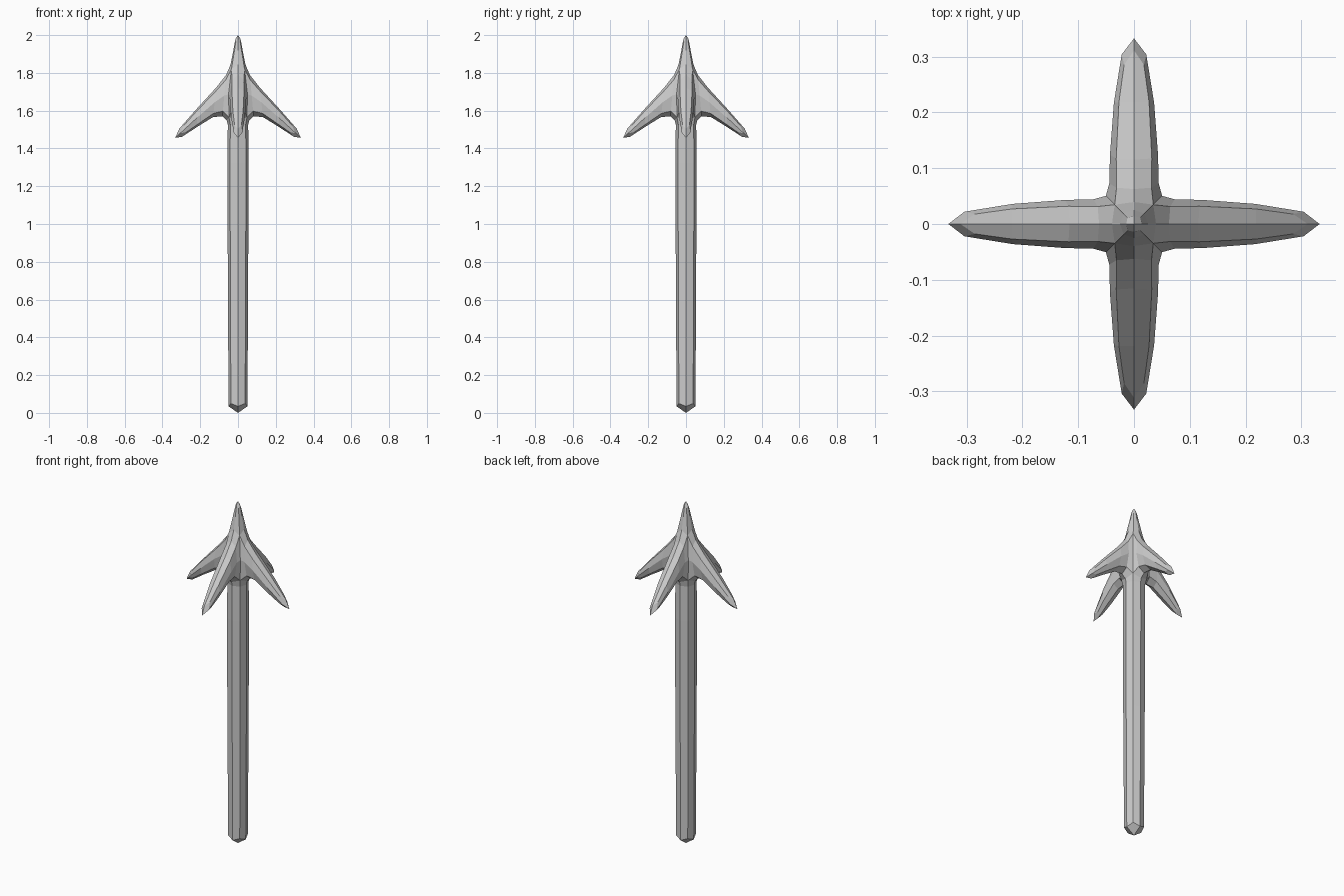
import bpy, bmesh
from mathutils import Matrix
from math import pi

if "Cube" in bpy.data.objects:
    bpy.data.objects.remove(bpy.data.objects["Cube"])

bm = bmesh.new()


def square_ring(half, z):
    signs = ((1, -1), (1, 1), (-1, 1), (-1, -1))
    return [bm.verts.new((half * sx, half * sy, z)) for sx, sy in signs]


def bridge(a, b):
    for i in range(4):
        j = (i + 1) % 4
        bm.faces.new((a[i], a[j], b[j], b[i]))


# shaft, core and spike as stacked square rings
sections = [(0.05, 0.035), (0.058, 1.5), (0.05, 1.55), (0.035, 1.835), (0.015, 2.0)]
rings = [square_ring(h, z) for h, z in sections]
core_low, core_top = rings[2], rings[3]
for k in (0, 1, 3):                      # core sides stay open for the barbs
    bridge(rings[k], rings[k + 1])
bm.faces.new(rings[-1])

# barb sections: half width, bottom (out, z), top (out, z)
barb = [(0.046, (0.115, 1.59), (0.09, 1.745)),
        (0.026, (0.318, 1.438), (0.347, 1.475))]

# four barbs growing out of the core sides
for side in range(4):
    turn = Matrix.Rotation(side * pi / 2, 3, 'Z')
    nxt = (side + 1) % 4
    loop = [core_low[side], core_low[nxt], core_top[nxt], core_top[side]]
    for w, (xb, zb), (xt, zt) in barb:
        new = []
        for p in ((xb, -w, zb), (xb, w, zb), (xt, w, zt), (xt, -w, zt)):
            v = bm.verts.new(p)
            v.co = turn @ v.co
            new.append(v)
        bridge(loop, new)
        loop = new
    bm.faces.new(loop)

bmesh.ops.recalc_face_normals(bm, faces=bm.faces)
mesh = bpy.data.meshes.new("barbed_arrow")
bm.to_mesh(mesh)
bm.free()
arrow = bpy.data.objects.new("barbed_arrow", mesh)
bpy.context.collection.objects.link(arrow)
bpy.context.view_layer.objects.active = arrow
arrow.select_set(True)

# one subdivision turns the square sections into eight-sided ones
sub = arrow.modifiers.new("subdivide", 'SUBSURF')
sub.levels = sub.render_levels = 1
sub.use_limit_surface = False
bpy.ops.object.modifier_apply(modifier=sub.name)

# shallow faceted point closing the shaft bottom
bm = bmesh.new()
bm.from_mesh(mesh)
rim = [e for e in bm.edges if e.is_boundary]
for v in {v for e in rim for v in e.verts}:
    if abs(v.co.x * v.co.y) > 1e-5:
        v.co.z = 0.05
foot = bm.verts.new((0, 0, 0))
for e in rim:
    bm.faces.new((e.verts[0], e.verts[1], foot))
bmesh.ops.recalc_face_normals(bm, faces=bm.faces)
for f in bm.faces:
    f.smooth = False
bm.to_mesh(mesh)
bm.free()
